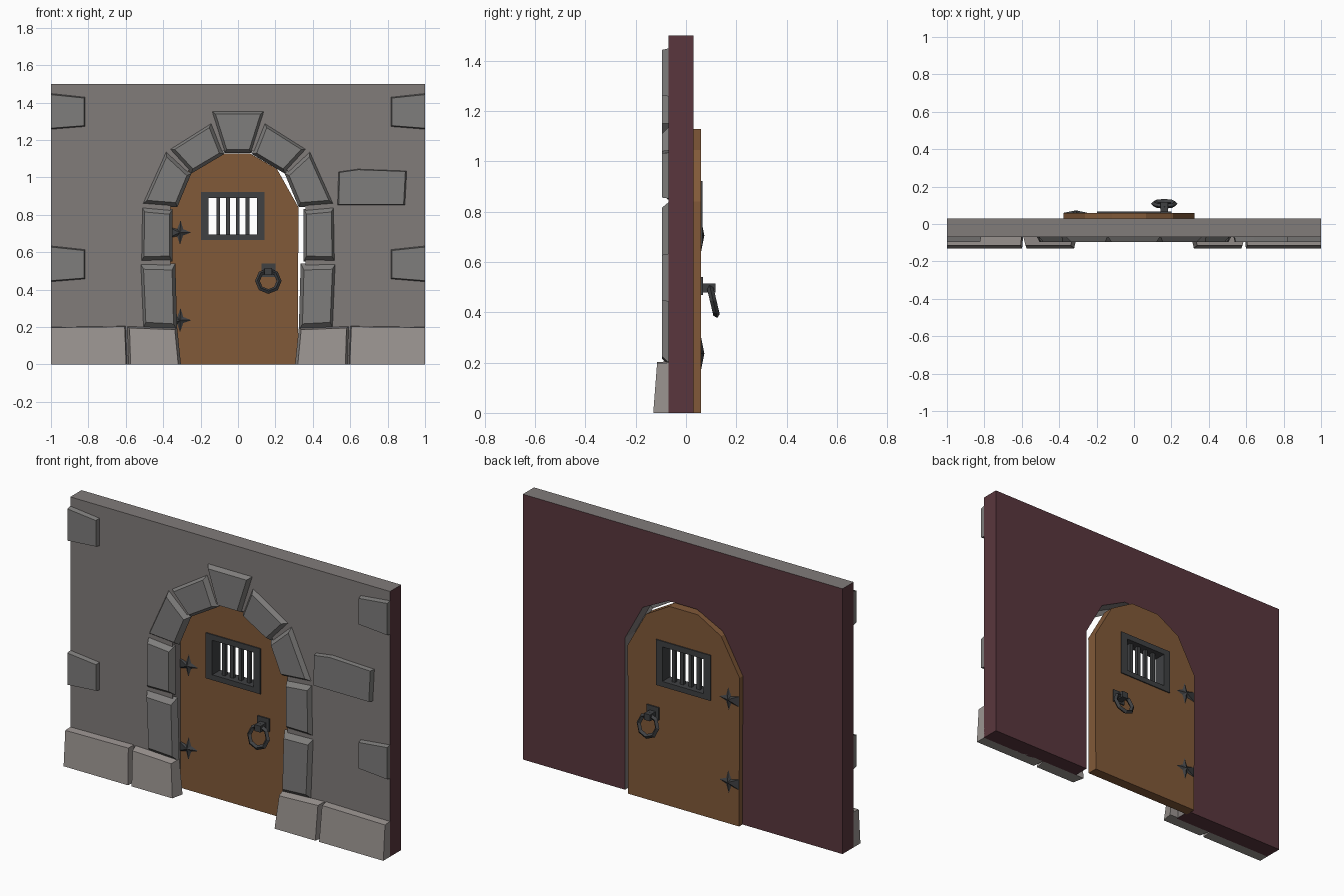
import bpy, bmesh, math
from mathutils import Vector

if "Cube" in bpy.data.objects:
    bpy.data.objects.remove(bpy.data.objects["Cube"])


def mat(name, rgb):
    m = bpy.data.materials.new(name)
    m.diffuse_color = (*rgb, 1)
    m.use_nodes = True
    m.node_tree.nodes["Principled BSDF"].inputs["Base Color"].default_value = m.diffuse_color
    return m


GREY = mat("wall_grey", (0.22, 0.20, 0.195))
STONE = mat("stone_grey", (0.21, 0.205, 0.20))
BASE = mat("base_grey", (0.33, 0.30, 0.285))
MAROON = mat("maroon", (0.10, 0.037, 0.047))
WOOD = mat("wood", (0.22, 0.10, 0.04))
IRON = mat("iron", (0.05, 0.052, 0.055))


def finish(name, bm, *mats):
    bmesh.ops.recalc_face_normals(bm, faces=bm.faces)
    me = bpy.data.meshes.new(name)
    bm.to_mesh(me)
    bm.free()
    for m in mats:
        me.materials.append(m)
    ob = bpy.data.objects.new(name, me)
    bpy.context.collection.objects.link(ob)
    return ob


def loft(name, back, front, *mats):
    """Solid between two matching outlines of 3D points."""
    bm = bmesh.new()
    a = [bm.verts.new(p) for p in back]
    b = [bm.verts.new(p) for p in front]
    bm.faces.new(a)
    bm.faces.new(b)
    n = len(a)
    for i in range(n):
        j = (i + 1) % n
        bm.faces.new((a[i], a[j], b[j], b[i]))
    return finish(name, bm, *mats)


def prism(name, pts, y0, y1, *mats):
    return loft(name, [(x, y1, z) for x, z in pts], [(x, y0, z) for x, z in pts], *mats)


def box(name, x0, x1, y0, y1, z0, z1, m):
    return prism(name, [(x0, z0), (x1, z0), (x1, z1), (x0, z1)], y0, y1, m)


def stone(name, pts, k, m, yf=lambda z: -0.096, yb=-0.06):
    """Chamfered block: front outline shrunk towards its centre."""
    c = sum((Vector(p) for p in pts), Vector((0, 0))) / len(pts)
    front = []
    for x, z in pts:
        fx = x if abs(x) == 1 else x + (c.x - x) * k
        fz = z if z == 0 else z + (c.y - z) * k
        front.append((fx, yf(z), fz))
    return loft(name, [(x, yb, z) for x, z in pts], front, m)


def flip(pts):
    return [(-x, z) for x, z in pts]


# wall with arched opening, maroon on back and ends
arch = [(0.36, 0), (0.36, 0.86), (0.25, 1.06), (0.09, 1.14)]
outline = [(-1, 0), (-1, 1.5), (1, 1.5), (1, 0)] + arch + flip(arch[::-1])
wall = prism("wall", outline, -0.07, 0.03, GREY, MAROON)
for p in wall.data.polygons:
    n, c = p.normal, p.center
    if n.y > 0.5 or abs(c.x) > 0.95 or n.z < -0.5 and c.z < 0.1:
        p.material_index = 1

# arch stones, mirrored, and keystone
voussoirs = [
    [(-0.51, 0.19), (-0.525, 0.545), (-0.335, 0.54), (-0.325, 0.18)],
    [(-0.52, 0.548), (-0.515, 0.845), (-0.35, 0.83), (-0.35, 0.55)],
    [(-0.515, 0.855), (-0.385, 1.145), (-0.25, 1.02), (-0.325, 0.84)],
    [(-0.37, 1.15), (-0.14, 1.295), (-0.073, 1.125), (-0.25, 1.02)],
]
for i, q in enumerate(voussoirs):
    stone(f"arch_stone_left_{i}", q, 0.2, STONE)
    stone(f"arch_stone_right_{i}", flip(q), 0.2, STONE)
stone("keystone", [(-0.145, 1.358), (0.145, 1.358), (0.073, 1.13), (-0.073, 1.13)], 0.17, STONE)

# footing stones with sloping fronts
slope = lambda z: -0.13 + 0.075 * z
footing = [
    [(-1, 0), (-1, 0.2), (-0.6, 0.205), (-0.592, 0)],
    [(-0.588, 0), (-0.594, 0.205), (-0.325, 0.195), (-0.305, 0)],
]
for i, q in enumerate(footing):
    stone(f"footing_left_{i}", q, (0.03, 0.1)[i], BASE, slope)
    stone(f"footing_right_{i}", flip(q), (0.03, 0.1)[i], BASE, slope)

# scattered wall blocks
for i, z in enumerate((0.44, 1.255)):
    q = [(-1, z), (-1, z + 0.195), (-0.815, z + 0.175), (-0.815, z + 0.015)]
    stone(f"edge_block_left_{i}", q, 0.08, STONE)
    stone(f"edge_block_right_{i}", flip(q), 0.08, STONE)
stone("wall_block", [(0.53, 0.85), (0.535, 1.03), (0.64, 1.045), (0.905, 1.035), (0.895, 0.85)], 0.05, STONE)

# door slab with window hole
CX = -0.027
half = [(0.347, 0), (0.35, 0.84), (0.235, 1.045), (0.09, 1.128)]
door = prism("door", [(CX + x, z) for x, z in half + flip(half[::-1])], 0.0, 0.06, WOOD)
cutter = box("window_cutter", -0.165, 0.11, -0.2, 0.2, 0.69, 0.9, WOOD)
cutter.hide_render = True
mod = door.modifiers.new("window", "BOOLEAN")
mod.object = cutter
mod.operation = "DIFFERENCE"
mod.solver = "EXACT"
bpy.context.view_layer.objects.active = door
bpy.ops.object.modifier_apply(modifier=mod.name)
bpy.data.objects.remove(cutter)

# window frame and bars
Y0, Y1 = -0.006, 0.066
box("frame_bottom", -0.198, 0.143, Y0, Y1, 0.665, 0.695, IRON)
box("frame_top", -0.198, 0.143, Y0, Y1, 0.89, 0.922, IRON)
box("frame_left", -0.198, -0.157, Y0, Y1, 0.695, 0.89, IRON)
box("frame_right", 0.102, 0.143, Y0, Y1, 0.695, 0.89, IRON)
for i in range(4):
    x = -0.105 + 0.052 * i
    box(f"window_bar_{i}", x - 0.01, x + 0.01, 0.02, 0.04, 0.69, 0.895, IRON)

# barbed hinges and ring handles on both door faces
barb = [(-0.375, 0.03), (-0.325, 0.018), (-0.307, 0.065), (-0.293, 0.018), (-0.25, 0),
        (-0.293, -0.015), (-0.31, -0.065), (-0.325, -0.02), (-0.375, -0.03)]
for side, face, s in (("back", 0.06, 1), ("front", 0.0, -1)):
    for i, z in enumerate((0.236, 0.705)):
        bm = bmesh.new()
        rim = [bm.verts.new((x, face, z + dz)) for x, dz in barb]
        apex = bm.verts.new((-0.31, face + s * 0.013, z))
        bm.faces.new(rim)
        for a, b in zip(rim, rim[1:] + rim[:1]):
            bm.faces.new((a, b, apex))
        finish(f"hinge_{side}_{i}", bm, IRON)
    ys = sorted((face, face + s * 0.007))
    box(f"handle_plate_{side}", 0.125, 0.2, *ys, 0.468, 0.54, IRON)
    ys = sorted((face, face + s * 0.058))
    box(f"handle_peg_{side}", 0.143, 0.181, *ys, 0.478, 0.514, IRON)
    bpy.ops.mesh.primitive_torus_add(
        major_segments=8, minor_segments=4, major_radius=0.058, minor_radius=0.013,
        location=(0.162, face + s * 0.048, 0.446), rotation=(math.pi / 2 + s * 0.23, 0, 0))
    ring = bpy.context.object
    ring.name = f"handle_ring_{side}"
    ring.data.materials.append(IRON)
